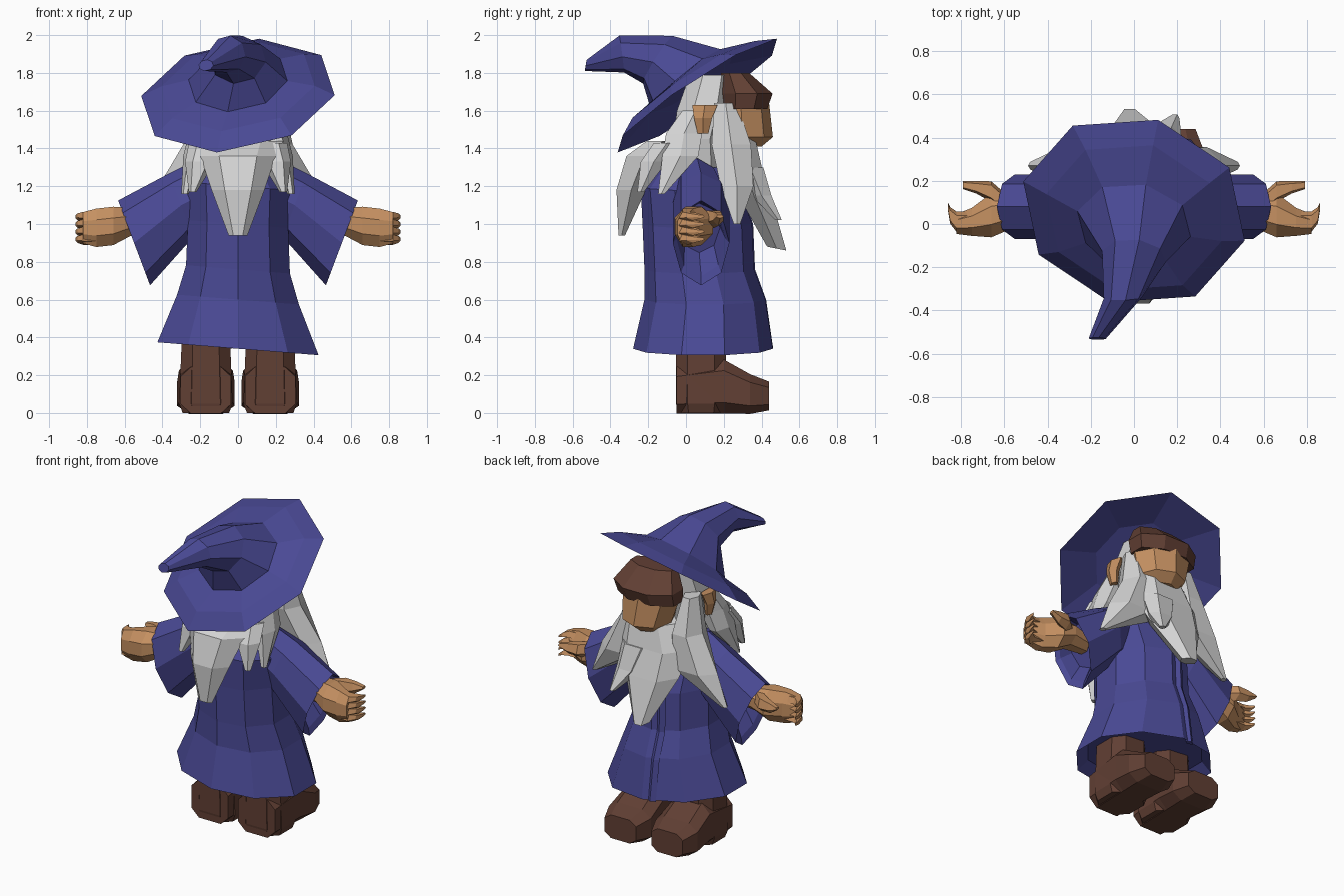
import bpy, bmesh, math
from mathutils import Euler, Vector

if "Cube" in bpy.data.objects:
    bpy.data.objects.remove(bpy.data.objects["Cube"])


def material(name, red, green, blue):
    mat = bpy.data.materials.new(name)
    mat.use_nodes = True
    mat.diffuse_color = (red, green, blue, 1)
    mat.node_tree.nodes["Principled BSDF"].inputs["Base Color"].default_value = mat.diffuse_color
    return mat


BLUE = material("blue cloth", .068, .067, .3)
BROWN = material("brown leather", .12, .05, .034)
SKIN = material("tan skin", .56, .28, .12)
WHITE = material("white hair", .66, .66, .66)
QUARTER = math.pi / 2


def loft(name, mat, stations, sides=6, start=0, mirror=1, pitch=0, roll=0, power=1):
    """Skin rings (x, y, z, radius, radius, optional pitch) and cap both ends; low power is boxier."""
    bm = bmesh.new()
    rows = []
    for x, y, z, rx, ry, *lean in stations:
        turn = Euler((lean[0] if lean else pitch, roll, 0)).to_matrix()
        row = []
        for i in range(sides):
            angle = math.tau * (i + start) / sides
            across, along = (math.copysign(abs(c) ** power, c) for c in (math.cos(angle), math.sin(angle)))
            point = Vector((x, y, z)) + turn @ Vector((rx * across, ry * along, 0))
            point.x *= mirror
            row.append(bm.verts.new(point))
        rows.append(row)
    for low, high in zip(rows, rows[1:]):
        for i in range(sides):
            j = (i + 1) % sides
            bm.faces.new((low[i], low[j], high[j], high[i]))
    bm.faces.new(rows[0])
    bm.faces.new(rows[-1])
    bmesh.ops.recalc_face_normals(bm, faces=bm.faces)
    mesh = bpy.data.meshes.new(name)
    bm.to_mesh(mesh)
    bm.free()
    mesh.materials.append(mat)
    bpy.context.collection.objects.link(bpy.data.objects.new(name, mesh))


# Robe: flared gown with a slanted, hollow hem
gown = [(0, .09, .34, .45, .37), (0, .1, .6, .34, .32), (0, .07, .76, .29, .29),
        (0, .06, 1, .28, .29), (0, .02, 1.2, .29, .26), (0, .03, 1.36, .16, .14)]
hem_lining = (0, .1, .4, .38, .32)
loft("robe", BLUE, [hem_lining] + gown, sides=10, start=.5, roll=.08)

# Folded front edge running down the robe
fold = [(-.06, y + ry * .95, z, .03, .02) for x, y, z, rx, ry in gown[:-1]]
loft("robe_front_fold", BLUE, fold, sides=4)

for mirror, label in ((1, "left"), (-1, "right")):
    # Sleeve with a drooping, hollow cuff
    loft(label + "_sleeve", BLUE, [
        (.14, .06, 1.18, .18, .12), (.3, .08, 1.1, .18, .15), (.55, .08, .9, .24, .15),
        (.53, .08, .92, .21, .13), (.45, .07, .98, .14, .11)], sides=8, mirror=mirror, roll=1.93)

    # Hand: palm, thumb and curled fingers
    loft(label + "_palm", SKIN, [
        (.42, .06, 1, .06, .06), (.57, .06, 1.01, .08, .09), (.66, .04, .99, .11, .11),
        (.75, .01, .98, .11, .07), (.82, 0, .98, .09, .05)],
        sides=8, start=.5, mirror=mirror, roll=QUARTER)
    loft(label + "_thumb", SKIN, [
        (.58, .08, 1.03, .05, .05), (.66, .15, 1.03, .05, .05), (.73, .17, 1.03, .04, .03),
        (.79, .18, 1.04, .01, .02)], sides=5, mirror=mirror, roll=QUARTER)
    for finger in range(4):
        z = .92 + .04 * finger
        loft(f"{label}_finger_{finger + 1}", SKIN, [
            (.74, .01, z, .03, .05), (.82, .01, z, .03, .05), (.85, .04, z, .02, .04),
            (.86, .08, z, .01, .02)], sides=5, mirror=mirror, roll=QUARTER)

    # Leg and chunky boot
    loft(label + "_leg", BROWN, [(.17, .08, 0, .13, .13), (.17, .08, .05, .15, .14),
                                 (.17, .08, .5, .13, .14)], sides=8, start=.5, mirror=mirror, power=.7)
    loft(label + "_boot", BROWN, [
        (.17, -.05, .12, .14, .13), (.17, .2, .14, .15, .15), (.17, .34, .1, .16, .11),
        (.17, .44, .09, .12, .08)], sides=8, start=.5, mirror=mirror, pitch=QUARTER, power=.6)

    # Ear
    loft(label + "_ear", SKIN, [(.23, .09, 1.48, .02, .03), (.24, .09, 1.56, .03, .05),
                                (.23, .1, 1.63, .03, .07)], sides=5, mirror=mirror)

    # Hair locks hanging beside and behind the ear
    loft(label + "_side_hair", WHITE, [
        (.17, .05, 1.6, .05, .08), (.19, -.01, 1.48, .07, .11), (.24, -.03, 1.36, .05, .11),
        (.28, -.13, 1.16, .02, .02)], mirror=mirror)
    loft(label + "_rear_hair", WHITE, [
        (.17, -.1, 1.43, .09, .08), (.2, -.17, 1.33, .08, .08), (.24, -.24, 1.17, .02, .02)],
        mirror=mirror)

    # Cheek beard sweeping out to a side point
    loft(label + "_cheek_beard", WHITE, [
        (.19, .21, 1.64, .05, .07), (.19, .24, 1.42, .1, .12), (.25, .27, 1.2, .17, .1),
        (.47, .27, 1, .02, .02)], mirror=mirror)

# Long back hair lock
loft("back_hair", WHITE, [(0, -.12, 1.44, .24, .1), (0, -.22, 1.36, .2, .11),
                          (0, -.29, 1.18, .14, .09), (0, -.34, .94, .05, .02)])

# Hair around the skull
loft("hair_cap", WHITE, [(0, .08, 1.3, .18, .14), (0, .07, 1.45, .21, .15),
                         (0, .1, 1.6, .22, .16), (0, .14, 1.79, .17, .13)], sides=8, start=.5)

# Face coming forward to a pointed nose, under a heavy brow
loft("face", SKIN, [(.05, .3, 1.41, .1, .1), (.06, .3, 1.46, .16, .16),
                    (.04, .29, 1.64, .2, .15)], sides=8)
loft("brow", BROWN, [(.04, .31, 1.61, .22, .13), (.05, .32, 1.69, .23, .15),
                     (.05, .26, 1.8, .16, .08)], sides=8, start=.5)

# Chin beard with a broad main tip and a smaller point beside it
loft("chin_beard", WHITE, [(.05, .29, 1.47, .2, .09), (.02, .3, 1.32, .26, .12),
                           (0, .36, 1.15, .2, .11), (-.02, .48, .87, .05, .06)], pitch=-.2)
loft("beard_point", WHITE, [(.1, .34, 1.3, .12, .08), (.13, .4, 1.15, .09, .06),
                            (.19, .49, 1.02, .02, .02)])

# Hat: hollow underside, tilted brim and a cone bent over backwards
tilt = .58
loft("hat", BLUE, [
    (0, .03, 1.74, .27, .27, tilt), (0, .06, 1.68, .53, .53, tilt), (0, .03, 1.73, .42, .42, tilt),
    (0, 0, 1.76, .27, .25, .7), (0, -.15, 1.87, .15, .15, 1), (-.05, -.34, 1.9, .09, .1, 1.7),
    (-.17, -.53, 1.84, .04, .03, 1.4)], sides=8, start=.6, roll=-.18)
